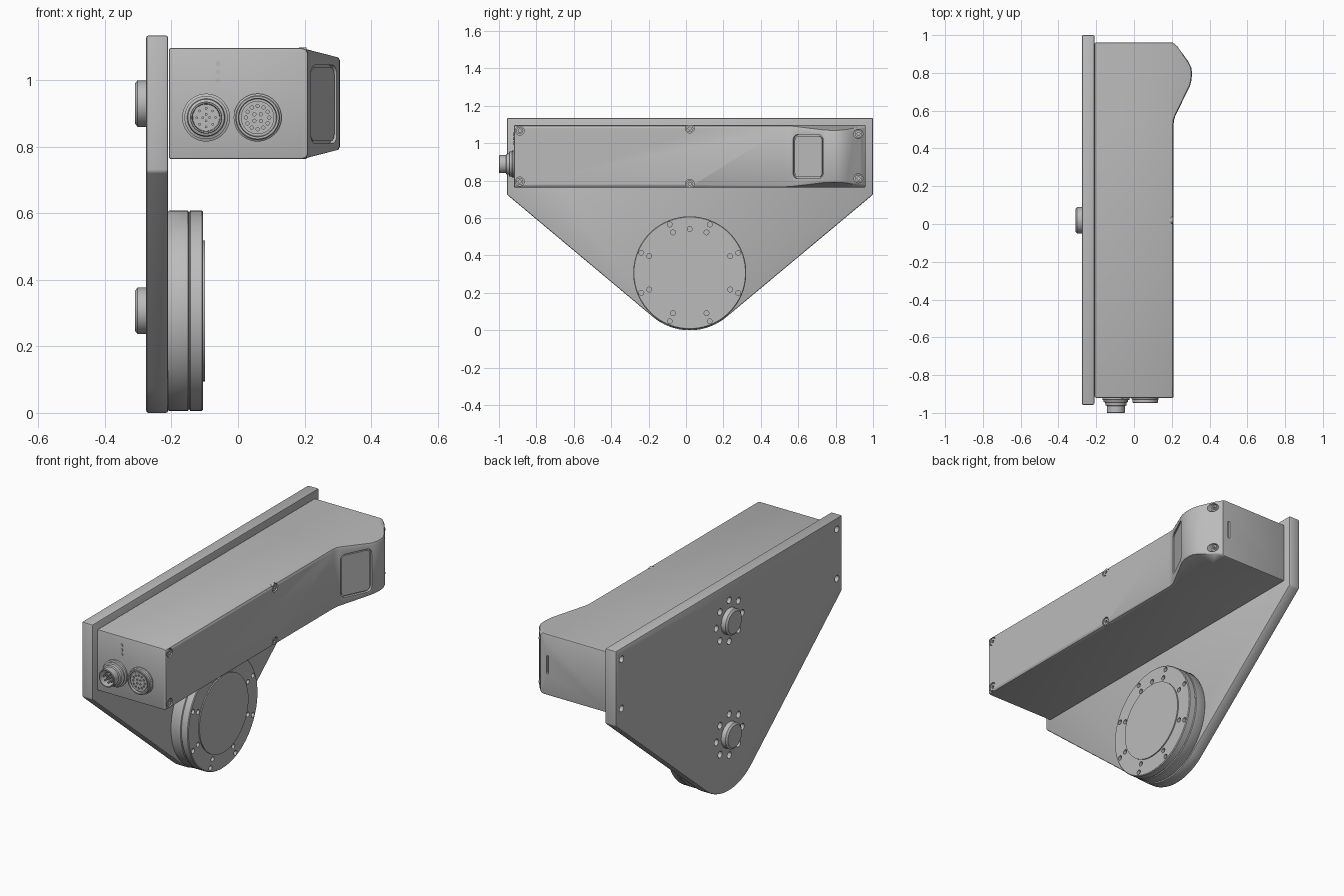
import bpy, bmesh, math
from mathutils import Matrix, Vector

if bpy.data.objects.get("Cube"):
    bpy.data.objects.remove(bpy.data.objects["Cube"])

grey = bpy.data.materials.new("machined grey")
grey.use_nodes = True
grey.diffuse_color = (0.5, 0.5, 0.5, 1)
grey.node_tree.nodes["Principled BSDF"].inputs["Base Color"].default_value = (0.5, 0.5, 0.5, 1)

CY, CZ, TOP_Z = 0.02, 0.307, 0.93          # flange centre and upper boss height
TO_X = Matrix.Rotation(math.pi / 2, 4, 'Y')    # local z points to +x
TO_FRONT = Matrix.Rotation(math.pi / 2, 4, 'X')  # local z points to -y


def finish(name, bm):
    bmesh.ops.recalc_face_normals(bm, faces=bm.faces[:])
    me = bpy.data.meshes.new(name)
    bm.to_mesh(me)
    bm.free()
    ob = bpy.data.objects.new(name, me)
    bpy.context.collection.objects.link(ob)
    me.materials.append(grey)
    return ob


def activate(ob):
    bpy.ops.object.select_all(action='DESELECT')
    ob.select_set(True)
    bpy.context.view_layer.objects.active = ob


def smooth(ob):
    activate(ob)
    bpy.ops.object.shade_smooth_by_angle(angle=math.radians(32))
    return ob


def bevel(ob, width, angle=40, segments=2):
    mod = ob.modifiers.new("bevel", 'BEVEL')
    mod.width, mod.segments = width, segments
    mod.limit_method, mod.angle_limit = 'ANGLE', math.radians(angle)
    activate(ob)
    bpy.ops.object.modifier_apply(modifier=mod.name)
    return ob


def cut(ob, cutter):
    cutter.hide_render = True
    mod = ob.modifiers.new("cut", 'BOOLEAN')
    mod.operation, mod.solver, mod.object = 'DIFFERENCE', 'EXACT', cutter
    activate(ob)
    bpy.ops.object.modifier_apply(modifier=mod.name)
    bpy.data.objects.remove(cutter)


def pegs(name, spots, r, depth, turn=TO_X, sides=16):
    """Cylinders centred on each spot, all in one object."""
    bm = bmesh.new()
    for p in spots:
        bmesh.ops.create_cone(bm, cap_ends=True, segments=sides, radius1=r, radius2=r,
                              depth=depth, matrix=Matrix.Translation(p) @ turn)
    return finish(name, bm)


def lathe(name, profile, place, turn, steps=64):
    """Turn (radius, height) points around the local z axis."""
    bm = bmesh.new()
    vs = [bm.verts.new((r, 0, h)) for r, h in profile]
    edges = [bm.edges.new(pair) for pair in zip(vs, vs[1:])]
    bmesh.ops.spin(bm, geom=vs + edges, cent=(0, 0, 0), axis=(0, 0, 1),
                   angle=math.tau, steps=steps, use_duplicate=False)
    bmesh.ops.remove_doubles(bm, verts=bm.verts[:], dist=1e-5)
    bm.transform(Matrix.Translation(place) @ turn)
    return finish(name, bm)


def ring(x, cy, cz, r, count, start=0.0):
    return [Vector((x, cy + r * math.cos(start + math.tau * i / count),
                    cz + r * math.sin(start + math.tau * i / count))) for i in range(count)]


def prism(name, outline, depth, matrix):
    bm = bmesh.new()
    face = bm.faces.new([bm.verts.new((u, v, 0)) for u, v in outline])
    ext = bmesh.ops.extrude_face_region(bm, geom=[face])['geom']
    bmesh.ops.translate(bm, verts=[g for g in ext if isinstance(g, bmesh.types.BMVert)],
                        vec=(0, 0, depth))
    bm.transform(matrix)
    return finish(name, bm)


def rounded(w, h, r, n=5):
    pts = []
    for k, (sx, sy) in enumerate([(1, 1), (-1, 1), (-1, -1), (1, -1)]):
        for i in range(n + 1):
            a = math.pi / 2 * (k + i / n)
            pts.append((sx * (w / 2 - r) + r * math.cos(a), sy * (h / 2 - r) + r * math.sin(a)))
    return pts


# Frame mapping local (x, y, z) to world (y, z, x)
SIDE = Matrix(((0, 0, 1, 0), (1, 0, 0, 0), (0, 1, 0, 0), (0, 0, 0, 1)))

# Mounting plate: wide top, tapering tangentially to a round bottom
R = 0.307
arc = [math.radians(-129.5 + 79 * i / 24) for i in range(25)]
outline = [(1.0, 0.725), (1.0, 1.135), (-0.957, 1.135), (-0.957, 0.725)]
outline += [(CY + R * math.cos(a), CZ + R * math.sin(a)) for a in arc]
plate = prism("mounting_plate", outline, 0.066, Matrix.Translation((-0.276, 0, 0)) @ SIDE)
bevel(plate, 0.007)
holes = [Vector((-0.276, y, z)) for y in (-0.91, 0.95) for z in (0.805, 1.075)]
for z in (CZ, TOP_Z):
    holes += ring(-0.276, CY, z, 0.112, 8)
cut(plate, pegs("plate_hole_cutter", holes, 0.018, 0.06))
smooth(plate)

# Pivot bosses on the back of the plate
for name, z in (("lower_boss", CZ), ("upper_boss", TOP_Z)):
    smooth(lathe(name, [(0, 0.03), (0.07, 0.03), (0.07, -0.026), (0.06, -0.034), (0, -0.034)],
                 (-0.276, CY, z), TO_X, 48))

# Round flange in two layers with a raised centre
flange = lathe("round_flange", [
    (0, -0.215), (0.296, -0.215), (0.302, -0.205), (0.302, -0.151), (0.297, -0.148),
    (0.297, -0.146), (0.302, -0.143), (0.302, -0.109), (0.298, -0.105), (0.212, -0.105),
    (0.212, -0.099), (0, -0.099)], (0, CY, CZ), TO_X, 96)
turn = math.pi / 8
spots = ring(-0.105, CY, CZ, 0.28, 8, turn) + ring(-0.105, CY, CZ, 0.234, 8, turn)
spots.append(Vector((-0.105, CY, CZ + 0.234)))
cut(flange, pegs("flange_hole_cutter", spots, 0.013, 0.04))
smooth(flange)

# Housing: cross-sections lofted along y, swelling into a hump near the back
BOT, TOP = 0.763, 1.097
stations = [(-0.92, 0.21), (0.53, 0.21), (0.55, 0.212), (0.57, 0.218), (0.735, 0.298),
            (0.765, 0.305), (0.80, 0.307), (0.83, 0.303), (0.86, 0.288), (0.935, 0.233),
            (0.95, 0.218), (0.96, 0.207)]
bm = bmesh.new()
loops = []
for y, x in stations:
    t = 0.014 + max(0, x - 0.21) * 0.25
    half = [(-0.208, 0), (0.192, 0), (x - 0.005, t - 0.010), (x, t)]
    section = [(a, BOT + b) for a, b in half] + [(a, TOP - b) for a, b in reversed(half)]
    loops.append([bm.verts.new((a, y, z)) for a, z in section])
for a, b in zip(loops, loops[1:]):
    for i in range(len(a)):
        j = (i + 1) % len(a)
        bm.faces.new((a[i], a[j], b[j], b[i]))
bm.faces.new(loops[0])
bm.faces.new(loops[-1])
housing = bevel(finish("housing", bm), 0.006, 55)

# Windows: rounded recess with a pane set inside it
tilt = math.atan2(0.08, 0.165)
windows = [("small_window", (0.21, -0.652, 0.934), 0, 0.118, 0.192),
           ("hump_window", (0.258, 0.6525, 0.928), tilt, 0.178, 0.236)]
for name, place, angle, w, h in windows:
    frame = Matrix.Translation(place) @ Matrix.Rotation(-angle, 4, 'Z') @ SIDE
    cut(housing, prism(name + "_cutter", rounded(w, h, 0.028), 0.05,
                       frame @ Matrix.Translation((0, 0, -0.014))))
    pane = prism(name + "_pane", rounded(w - 0.016, h - 0.016, 0.022), 0.014,
                 frame @ Matrix.Translation((0, 0, -0.018)))
    smooth(pane)

# Cover screws sunk in counterbores
screws = [Vector((x, y, z)) for x, y, zs in (
    (0.195, -0.889, (0.795, 1.067)), (0.195, CY, (0.783, 1.079)), (0.222, 0.922, (0.812, 1.05)))
    for z in zs]
out = Vector((0.05, 0, 0))
cut(housing, pegs("screw_cutter", [p + out for p in screws], 0.024, 0.1, sides=24))
heads = pegs("cover_screws", screws, 0.019, 0.022, sides=24)
cut(heads, pegs("socket_cutter", [p + out * 0.2 for p in screws], 0.009, 0.016, sides=6))
smooth(heads)

# Slot in the back end
cut(housing, prism("slot_cutter", rounded(0.012, 0.1, 0.005), 0.02,
                   Matrix.Translation((0.165, 0.967, 0.93)) @ TO_FRONT))
smooth(housing)

# Indicator lamps on the front end
smooth(pegs("indicator_lamps", [Vector((-0.06, -0.92, 1.0 + 0.025 * i)) for i in range(3)],
            0.008, 0.008, TO_FRONT))

# Plug connector: stepped hollow barrel with pins
FRONT, PZ = -0.92, 0.888
smooth(lathe("plug_connector", [
    (0, -0.005), (0.072, -0.005), (0.072, 0.01), (0.065, 0.013), (0.065, 0.022), (0.057, 0.025),
    (0.055, 0.04), (0.048, 0.043), (0.048, 0.078), (0.046, 0.08), (0.042, 0.08),
    (0.040, 0.03), (0, 0.03)], (-0.096, FRONT, PZ), TO_FRONT, 48))


def on_front(cx, depth, r, count, start=0.0):
    return [Vector((cx + p.y, FRONT - depth, PZ + p.z)) for p in ring(0, 0, 0, r, count, start)]


smooth(pegs("plug_pins", on_front(-0.096, 0.045, 0.028, 8) + on_front(-0.096, 0.045, 0.01, 4),
            0.004, 0.04, TO_FRONT, 10))

# Socket connector: low ring around a face with contact holes
socket = lathe("socket_connector", [
    (0, -0.005), (0.072, -0.005), (0.072, 0.006), (0.067, 0.01), (0.067, 0.024), (0.064, 0.027),
    (0.058, 0.027), (0.056, 0.016), (0.05, 0.016), (0.05, 0.022), (0, 0.022)],
    (0.059, FRONT, PZ), TO_FRONT, 48)
cut(socket, pegs("contact_cutter", on_front(0.059, 0.022, 0.035, 12) +
                 on_front(0.059, 0.022, 0.014, 4, math.pi / 4), 0.005, 0.02, TO_FRONT, 10))
smooth(socket)
